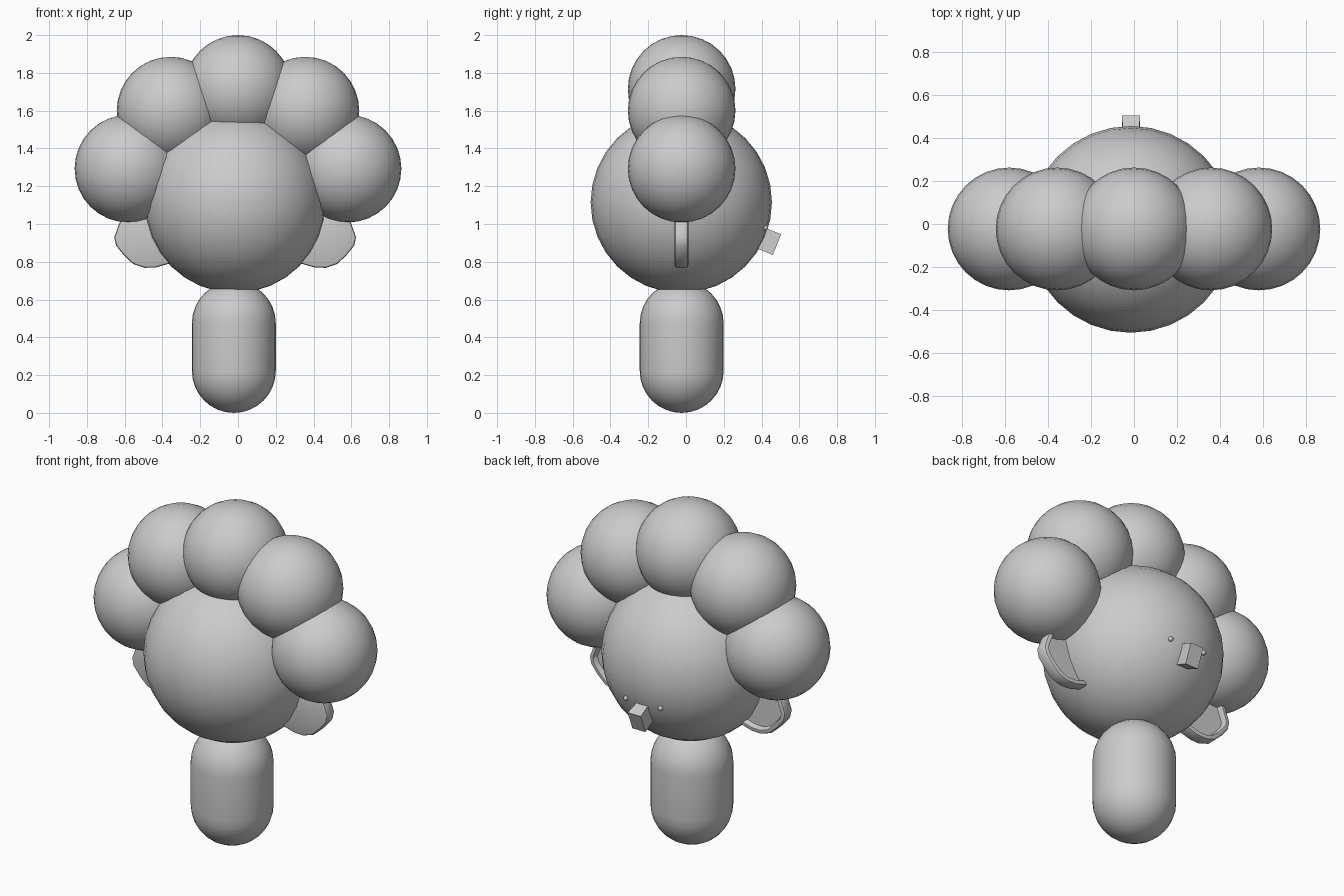
import bpy, bmesh, math
from mathutils import Matrix, Vector

if "Cube" in bpy.data.objects:
    bpy.data.objects.remove(bpy.data.objects["Cube"])

CX, CY = -0.018, -0.023


def finish(name, bm, angle=40):
    bmesh.ops.recalc_face_normals(bm, faces=bm.faces)
    me = bpy.data.meshes.new(name)
    bm.to_mesh(me)
    bm.free()
    ob = bpy.data.objects.new(name, me)
    bpy.context.collection.objects.link(ob)
    bpy.ops.object.select_all(action='DESELECT')
    ob.select_set(True)
    bpy.context.view_layer.objects.active = ob
    bpy.ops.object.shade_smooth_by_angle(angle=math.radians(angle))
    return ob


def sphere(name, loc, r, seg=32, rings=16):
    bm = bmesh.new()
    bmesh.ops.create_uvsphere(bm, u_segments=seg, v_segments=rings, radius=r)
    bmesh.ops.translate(bm, verts=bm.verts, vec=loc)
    return finish(name, bm)


# Head
sphere("head", (CX + 0.003, CY - 0.002, 1.115), 0.48)

# Hair puffs in an arc over the head
sphere("hair_top", (0, CY, 1.715), 0.285)
for side, s in (("left", -1), ("right", 1)):
    sphere("hair_upper_" + side, (s * 0.357, CY, 1.60), 0.285)
    sphere("hair_lower_" + side, (s * 0.58, CY, 1.293), 0.285)

# Capsule body: a sphere split at its equator
bm = bmesh.new()
bmesh.ops.create_uvsphere(bm, u_segments=32, v_segments=16, radius=0.222)
equator = [e for e in bm.edges if all(abs(v.co.z) < 1e-4 for v in e.verts)]
bmesh.ops.split_edges(bm, edges=equator)
for f in bm.faces:
    up = f.calc_center_median().z > 0
    for v in f.verts:
        v.tag = up
for v in bm.verts:
    v.co += Vector((CX - 0.004, CY, 0.475 if v.tag else 0.222))
rims = [e for e in bm.edges if e.is_boundary]
bmesh.ops.bridge_loops(bm, edges=rims)
finish("body", bm)

# Ears: rounded plates with a dished back
OUTLINE = [(0.28, 1.06), (0.58, 1.07), (0.615, 1.0), (0.64, 0.93), (0.63, 0.885),
           (0.59, 0.835), (0.54, 0.788), (0.48, 0.768), (0.42, 0.77),
           (0.35, 0.79), (0.25, 0.86)]
for side, s in (("left", -1), ("right", 1)):
    bm = bmesh.new()
    back = bm.faces.new([bm.verts.new((CX + 0.003 + s * x, 0.012, z)) for x, z in OUTLINE])
    ext = bmesh.ops.extrude_face_region(bm, geom=[back], use_keep_orig=True)
    new = [g for g in ext["geom"] if isinstance(g, bmesh.types.BMVert)]
    bmesh.ops.translate(bm, verts=new, vec=(0, -0.072, 0))
    bmesh.ops.recalc_face_normals(bm, faces=bm.faces)
    rim = [e for e in bm.edges if abs(e.verts[0].co.y - e.verts[1].co.y) < 1e-4]
    bmesh.ops.bevel(bm, geom=rim, offset=0.012, segments=2, profile=0.5, affect='EDGES')
    back = max((f for f in bm.faces if f.normal.y > 0.9), key=lambda f: f.calc_area())
    bmesh.ops.inset_individual(bm, faces=[back], thickness=0.012)
    bmesh.ops.inset_individual(bm, faces=[back], thickness=0.01, depth=-0.03)
    finish("ear_" + side, bm, 30)

# Nose block, tilted with the head surface on the back
bm = bmesh.new()
bmesh.ops.create_cube(bm, size=1)
for v in bm.verts:
    if v.co.y < 0:
        v.co.x *= 0.78
bmesh.ops.scale(bm, verts=bm.verts, vec=(0.085, 0.14, 0.118))
bmesh.ops.rotate(bm, verts=bm.verts, cent=(0, 0, 0),
                 matrix=Matrix.Rotation(math.radians(-22), 3, 'X'))
bmesh.ops.translate(bm, verts=bm.verts, vec=(CX + 0.004, 0.417, 0.917))
finish("nose", bm, 20)

# Eyes
for side, s in (("left", -1), ("right", 1)):
    sphere("eye_" + side, (CX + 0.003 + s * 0.113, 0.42, 0.98), 0.014, 16, 8)
